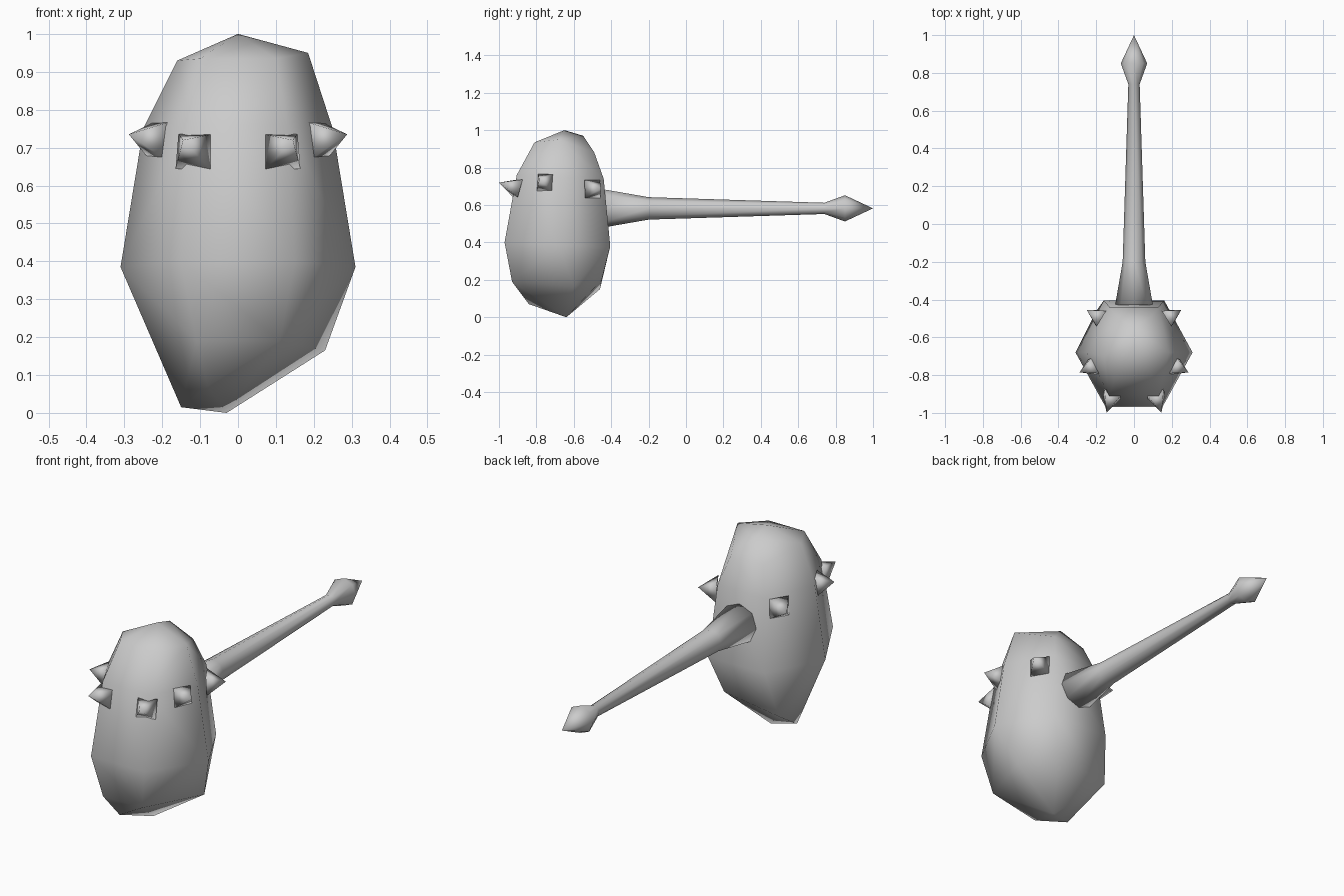
import bpy, bmesh, math
from mathutils import Vector

if "Cube" in bpy.data.objects:
    bpy.data.objects.remove(bpy.data.objects["Cube"], do_unlink=True)

grey = bpy.data.materials.new("plain grey")
grey.use_nodes = True
colour = (0.6, 0.6, 0.6, 1)
grey.diffuse_color = colour
grey.node_tree.nodes["Principled BSDF"].inputs["Base Color"].default_value = colour


def finish(name, bm, smooth=True):
    bmesh.ops.recalc_face_normals(bm, faces=bm.faces)
    for f in bm.faces:
        f.smooth = smooth
    mesh = bpy.data.meshes.new(name)
    bm.to_mesh(mesh)
    bm.free()
    mesh.materials.append(grey)
    ob = bpy.data.objects.new(name, mesh)
    bpy.context.collection.objects.link(ob)
    return ob


# Body: rough six-sided boulder, hull of a few corner points
paired = [  # mirrored corners
    (.31, -.68, .385), (.15, -.97, .40), (.16, -.405, .38),
    (.25, -.68, .75), (.13, -.905, .76), (.13, -.44, .74),
    (.09, -.49, .88), (.10, -.81, .935), (.11, -.93, .19),
]
single = [  # uneven crown and underside
    (0, -.65, 1.0), (0, -.55, .97), (.185, -.68, .95), (-.16, -.70, .93),
    (.23, -.60, .165), (-.20, -.46, .15), (.10, -.45, .20),
    (-.15, -.68, .015), (-.03, -.64, 0), (-.08, -.84, .07),
]
bm = bmesh.new()
for x, y, z in paired:
    for s in (1, -1):
        bm.verts.new((s * x, y, z))
for p in single:
    bm.verts.new(p)
hull = bmesh.ops.convex_hull(bm, input=bm.verts)
loose = [v for v in bm.verts if not v.link_faces]
bmesh.ops.delete(bm, geom=loose, context='VERTS')
finish("body", bm)

# Tail: turned profile (y, radius) along the y axis, with a pointed bulb
SIDES, AXIS_Z = 8, 0.582
profile = [(-.43, .10), (-.20, .06), (.74, .03), (.85, .07)]
bm = bmesh.new()
rings = []
for y, r in profile:
    rings.append([bm.verts.new((r * math.cos(a), y, AXIS_Z + r * math.sin(a)))
                  for a in (2 * math.pi * i / SIDES for i in range(SIDES))])
for lo, hi in zip(rings, rings[1:]):
    for i in range(SIDES):
        j = (i + 1) % SIDES
        bm.faces.new((lo[i], lo[j], hi[j], hi[i]))
tip = bm.verts.new((0, 1.0, AXIS_Z))
for i in range(SIDES):
    bm.faces.new((rings[-1][i], rings[-1][(i + 1) % SIDES], tip))
bm.faces.new(rings[0])
finish("tail", bm)


# Spikes: square pyramids ringed around the upper body
def spike(name, base, point):
    base, point = Vector(base), Vector(point)
    axis = point - base
    rot = axis.to_track_quat('Z', 'Y').to_matrix().to_4x4()
    bm = bmesh.new()
    bmesh.ops.create_cone(bm, cap_ends=True, segments=4, radius1=.068,
                          radius2=0, depth=axis.length)
    for v in bm.verts:  # turn the square so its sides run level
        x, y, z = v.co
        c = math.sqrt(.5)
        v.co = (c * (x - y), c * (x + y), z + axis.length / 2)
    bm.transform(rot)
    bmesh.ops.translate(bm, verts=bm.verts, vec=base)
    bmesh.ops.remove_doubles(bm, verts=bm.verts, dist=1e-5)
    finish(name, bm)


for side, s in (("left", 1), ("right", -1)):
    spike("front_spike_" + side, (s * .115, -.90, .69), (s * .145, -1.0, .72))
    spike("middle_spike_" + side, (s * .21, -.75, .72), (s * .288, -.785, .735))
    spike("back_spike_" + side, (s * .175, -.50, .685), (s * .25, -.455, .69))
